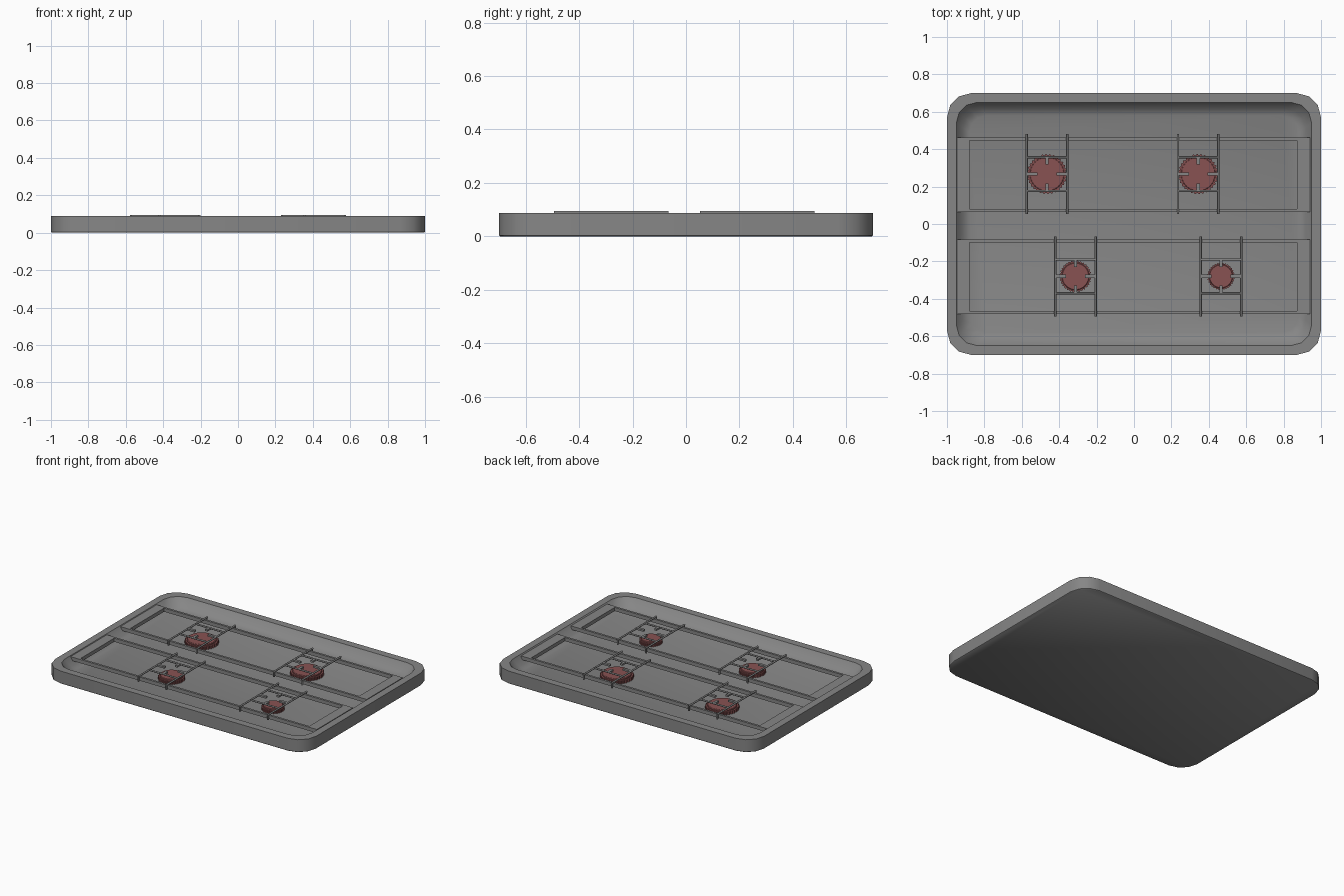
import bpy, bmesh, math
from mathutils import Vector

if "Cube" in bpy.data.objects:
    bpy.data.objects.remove(bpy.data.objects["Cube"])


def material(name, r, g, b):
    m = bpy.data.materials.new(name)
    m.diffuse_color = (r, g, b, 1)
    m.use_nodes = True
    m.node_tree.nodes["Principled BSDF"].inputs["Base Color"].default_value = m.diffuse_color
    return m


steel = material("dark_steel", 0.24, 0.24, 0.24)
red = material("burner_red", 0.25, 0.085, 0.085)


def finish(name, bm, mat=steel, smooth=None):
    bmesh.ops.recalc_face_normals(bm, faces=bm.faces)
    me = bpy.data.meshes.new(name)
    bm.to_mesh(me)
    bm.free()
    ob = bpy.data.objects.new(name, me)
    bpy.context.collection.objects.link(ob)
    me.materials.append(mat)
    if smooth:
        bpy.ops.object.select_all(action='DESELECT')
        ob.select_set(True)
        bpy.context.view_layer.objects.active = ob
        bpy.ops.object.shade_smooth_by_angle(angle=math.radians(smooth))
    return ob


def loft(bm, loops, close=False):
    """Skin a stack of equal-length point loops; cap the ends or join them up."""
    rings = [[bm.verts.new(p) for p in loop] for loop in loops]
    pairs = list(zip(rings, rings[1:]))
    if close:
        pairs.append((rings[-1], rings[0]))
    for a, b in pairs:
        n = len(a)
        for i in range(n):
            bm.faces.new((a[i], a[(i + 1) % n], b[(i + 1) % n], b[i]))
    if not close:
        bm.faces.new(rings[0])
        bm.faces.new(rings[-1])


def rounded_rect(hx, hy, r, z, seg=3):
    pts = []
    for k, (sx, sy) in enumerate(((1, 1), (-1, 1), (-1, -1), (1, -1))):
        for i in range(seg + 1):
            a = math.pi / 2 * (k + i / seg)
            pts.append((sx * (hx - r) + r * math.cos(a),
                        sy * (hy - r) + r * math.sin(a), z))
    return pts


def rect(x0, x1, y0, y1, z):
    return [(x0, y0, z), (x1, y0, z), (x1, y1, z), (x0, y1, z)]


def circle(cx, cy, r, z, n=32):
    return [(cx + r * math.cos(2 * math.pi * i / n),
             cy + r * math.sin(2 * math.pi * i / n), z) for i in range(n)]


def gear(cx, cy, r, z, teeth=32):
    pts = []
    for i in range(teeth * 4):
        a = 2 * math.pi * (i + 0.5) / (teeth * 4)
        rr = r if i % 4 < 2 else r * 0.94
        pts.append((cx + rr * math.cos(a), cy + rr * math.sin(a), z))
    return pts


def rod(bm, p, q, r, n=8):
    p, q = Vector(p), Vector(q)
    rot = (q - p).to_track_quat('Z', 'Y')
    ring = [rot @ Vector(c) for c in circle(0, 0, r, 0, n)]
    loft(bm, [[p + c for c in ring], [q + c for c in ring]])


def box(bm, x0, x1, y0, y1, z0, z1):
    loft(bm, [rect(x0, x1, y0, y1, z0), rect(x0, x1, y0, y1, z1)])


# Tray: rounded outer wall, flat rim, sloping inner wall and sunken floor
bm = bmesh.new()
loft(bm, [rounded_rect(*s) for s in (
    (0.995, 0.695, 0.125, 0.0), (1.0, 0.7, 0.13, 0.004),
    (1.0, 0.7, 0.13, 0.088), (0.95, 0.65, 0.11, 0.088),
    (0.915, 0.615, 0.10, 0.035), (0.88, 0.58, 0.09, 0.022))])
finish("tray", bm, smooth=46)

# Two support frames: wide end bars and thin long rails
for name, y0, y1 in (("back_frame", 0.065, 0.462), ("front_frame", -0.48, -0.083)):
    bm = bmesh.new()
    outer, inner = (-0.95, 0.94, y0, y1), (-0.88, 0.872, y0 + 0.015, y1 - 0.015)
    loft(bm, [rect(*outer, 0.058), rect(*outer, 0.083),
              rect(*inner, 0.083), rect(*inner, 0.058)], close=True)
    finish(name, bm)

# Burners with their pan supports
burners = (("back_left", -0.465, 0.267, 0.107), ("back_right", 0.343, 0.267, 0.107),
           ("front_left", -0.313, -0.28, 0.085), ("front_right", 0.465, -0.28, 0.073))
for name, cx, cy, r in burners:
    # Toothed flame ring
    bm = bmesh.new()
    loft(bm, [gear(cx, cy, r, 0.02), gear(cx, cy, r, 0.042)])
    finish(name + "_flame_ring", bm, red)

    # Burner cap
    bm = bmesh.new()
    loft(bm, [circle(cx, cy, r * 0.87, 0.041), circle(cx, cy, r * 0.87, 0.05),
              circle(cx, cy, r * 0.83, 0.053)])
    finish(name + "_burner_cap", bm, red, smooth=30)

    # Pan support: long bars with turned-down ends, cross bars and fingers
    bm = bmesh.new()
    z, w, t = 0.0895, 0.108, 0.006
    for s in (-1, 1):
        x, y = cx + s * w, cy + s * 0.09
        rod(bm, (x, cy - 0.214, z), (x, cy + 0.214, z), t)
        for e in (-1, 1):
            rod(bm, (x, cy + e * 0.208, z), (x, cy + e * 0.208, 0.055), t)
        rod(bm, (cx - w, y, z), (cx + w, y, z), t)
        xa, xb = sorted((x, cx + s * 0.05))
        box(bm, xa, xb, cy - 0.009, cy + 0.009, z - t, z + t)
        ya, yb = sorted((y, cy + s * 0.05))
        box(bm, cx - 0.009, cx + 0.009, ya, yb, z - t, z + t)
    finish(name + "_pan_support", bm, smooth=50)
